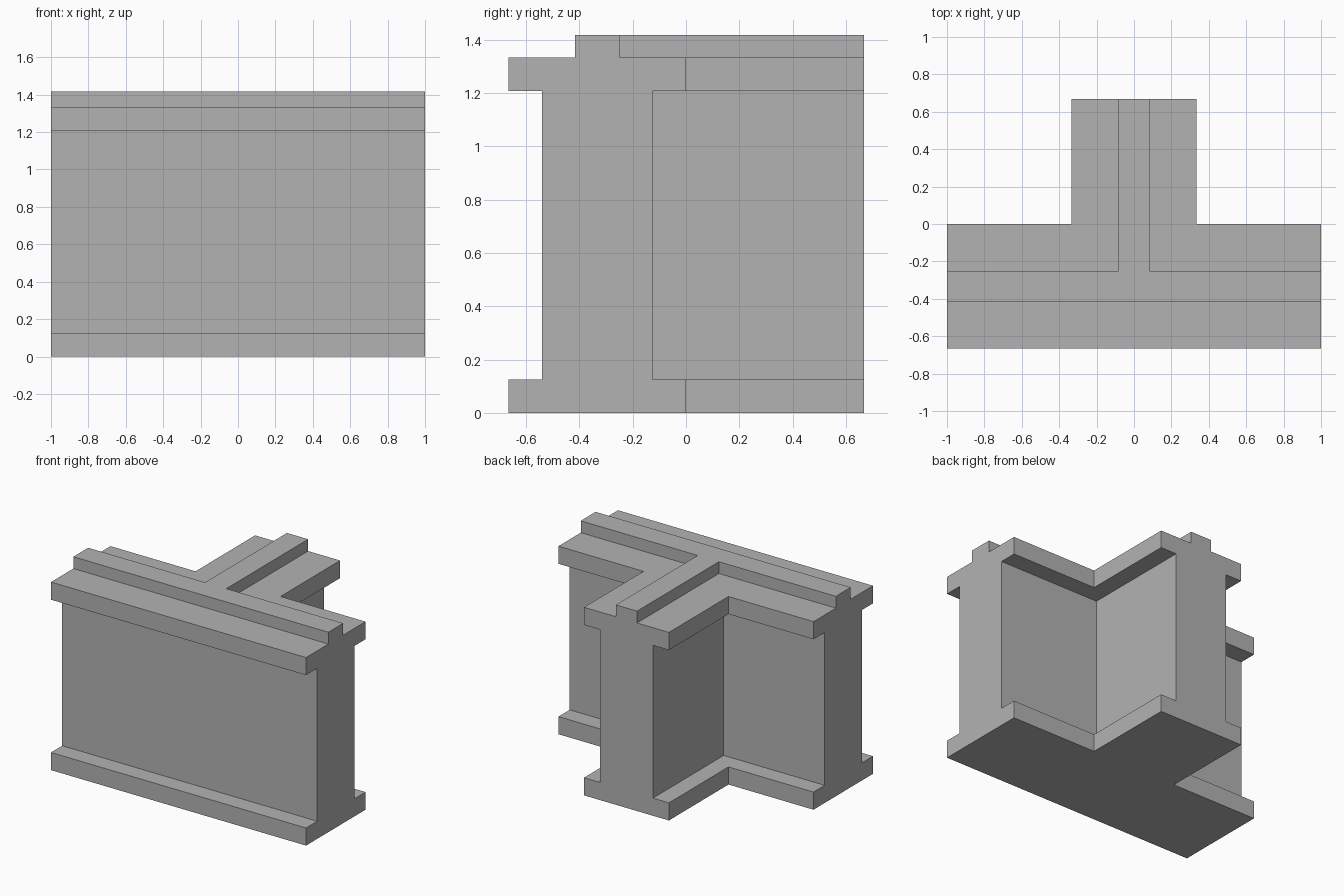
import bpy
import bmesh

cube = bpy.data.objects.get("Cube")
if cube:
    bpy.data.objects.remove(cube, do_unlink=True)

# Wall section: (half thickness, height) from the base up to the top ridge
BASE, WEB, RIDGE = 0.333, 0.208, 0.083
SECTION = [(BASE, 0), (BASE, 0.125), (WEB, 0.125), (WEB, 1.208),
           (BASE, 1.208), (BASE, 1.333), (RIDGE, 1.333), (RIDGE, 1.417)]
CENTRE = -0.333   # y of the long wall's middle line
BACK = 0.667      # y of the short wall's free end


def tee_outline(w):
    """T-shaped plan with walls of half thickness w."""
    front, rear = CENTRE - w, CENTRE + w
    return [(-1, front), (1, front), (1, rear), (w, rear),
            (w, BACK), (-w, BACK), (-w, rear), (-1, rear)]


bm = bmesh.new()
rings = [[bm.verts.new((x, y, z)) for x, y in tee_outline(w)] for w, z in SECTION]
ends = [(1, 2), (4, 5), (7, 0)]   # outline edges lying on the three flat ends

# Long side faces and ledges
for low, high in zip(rings, rings[1:]):
    for i in range(8):
        j = (i + 1) % 8
        if (i, j) not in ends:
            bm.faces.new((low[i], low[j], high[j], high[i]))

# Flat ends, each one whole section
for a, b in ends:
    bm.faces.new([r[b] for r in rings] + [r[a] for r in reversed(rings)])

# Underside and top
bm.faces.new(list(reversed(rings[0])))
bm.faces.new(rings[-1])
bmesh.ops.recalc_face_normals(bm, faces=bm.faces)

mesh = bpy.data.meshes.new("tee_wall")
bm.to_mesh(mesh)
bm.free()

# Plain grey
grey = bpy.data.materials.new("grey")
grey.use_nodes = True
colour = (0.45, 0.45, 0.45, 1)
grey.diffuse_color = colour
grey.node_tree.nodes["Principled BSDF"].inputs["Base Color"].default_value = colour
mesh.materials.append(grey)

wall = bpy.data.objects.new("tee_wall", mesh)
bpy.context.collection.objects.link(wall)
